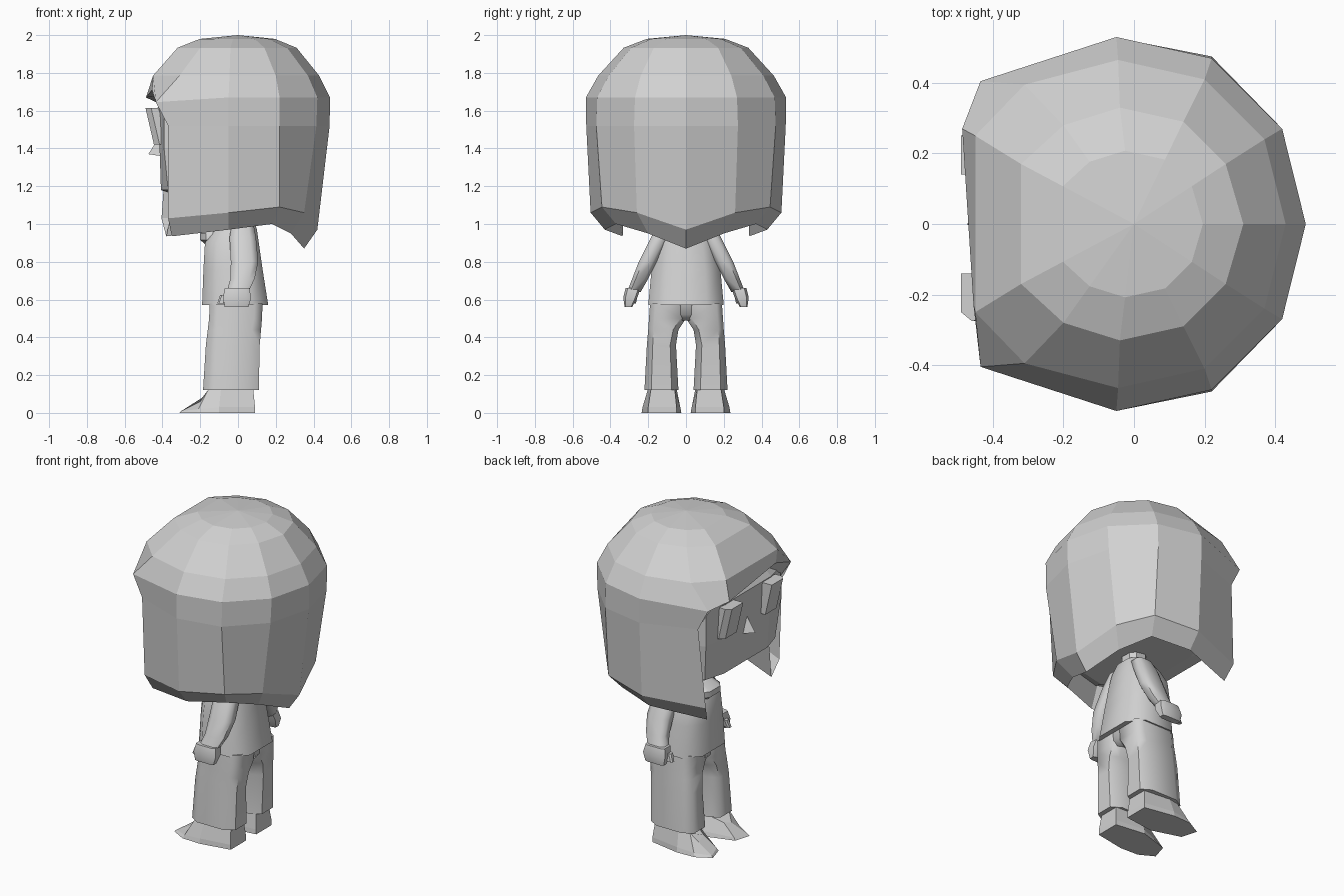
import bpy, bmesh, math

if "Cube" in bpy.data.objects:
    bpy.data.objects.remove(bpy.data.objects["Cube"])

grey = bpy.data.materials.new("plain_grey")
grey.diffuse_color = (0.64, 0.64, 0.64, 1)
grey.use_nodes = True
grey.node_tree.nodes["Principled BSDF"].inputs["Base Color"].default_value = grey.diffuse_color


def make(name, verts, faces, smooth=0, flip=1):
    """Mesh object; flip=-1 mirrors it across y."""
    me = bpy.data.meshes.new(name)
    bm = bmesh.new()
    vs = [bm.verts.new((x, y * flip, z)) for x, y, z in verts]
    for f in faces:
        bm.faces.new([vs[i] for i in f])
    bmesh.ops.recalc_face_normals(bm, faces=bm.faces[:])
    bm.to_mesh(me)
    bm.free()
    me.materials.append(grey)
    ob = bpy.data.objects.new(name, me)
    bpy.context.collection.objects.link(ob)
    if smooth:
        bpy.context.view_layer.objects.active = ob
        ob.select_set(True)
        bpy.ops.object.shade_smooth_by_angle(angle=math.radians(smooth))
        ob.select_set(False)
    return ob


def loft(name, rings, smooth=0, flip=1):
    """Closed skin over rings with equal point counts."""
    n = len(rings[0])
    verts = [p for r in rings for p in r]
    faces = [(k * n + i, k * n + (i + 1) % n, (k + 1) * n + (i + 1) % n, (k + 1) * n + i)
             for k in range(len(rings) - 1) for i in range(n)]
    faces += [tuple(range(n)), tuple(range((len(rings) - 1) * n, len(rings) * n))]
    return make(name, verts, faces, smooth, flip)


def octo(x0, x1, y0, y1, z, c=0.55):
    """Eight-sided ring filling a rectangle."""
    cx, cy, hx, hy = (x0 + x1) / 2, (y0 + y1) / 2, (x1 - x0) / 2, (y1 - y0) / 2
    return [(cx + a * hx, cy + b * hy, z) for a, b in
            ((1, -c), (1, c), (c, 1), (-c, 1), (-1, c), (-1, -c), (-c, -1), (c, -1))]


def mirror_cols(half):
    """Columns from back centre to front, then the other side."""
    return half + [(x, -y, z) for x, y, z in reversed(half[1:])]


# hair: eleven columns, crown rings then curtains with a turned-in hem
ring2 = [(.31, 0), (.26, .17), (.14, .29), (-.04, .33), (-.2, .28), (-.32, .17)]
ring3 = [(.43, 0), (.37, .24), (.2, .41), (-.045, .465), (-.31, .395), (-.45, .25)]
brim = [(.487, 0, 1.67), (.42, .27, 1.67), (.22, .47, 1.67), (-.05, .53, 1.67),
        (-.435, .405, 1.645), (-.48, .25, 1.69)]
rows = [mirror_cols([(x * .63, y * .63, 1.98) for x, y in ring2]),
        mirror_cols([(x, y, 1.933) for x, y in ring2]),
        mirror_cols([(x, y, 1.785) for x, y in ring3]),
        mirror_cols(brim)]
rows[3][5] = (-.487, .27, 1.67)     # fringe is lower on one side
rows[3][6] = (-.455, -.23, 1.71)
curtain = [
    [(.485, 0, 1.52), (.415, .275, 1.52), (.22, .475, 1.52), (-.05, .528, 1.52), (-.37, .41, 1.52)],
    [(.42, 0, .97), (.35, .26, 1.06), (.22, .445, 1.09), (-.05, .505, 1.06), (-.37, .385, 1.03)],
    [(.35, 0, .87), (.28, .2, .95), (.18, .37, 1.0), (-.05, .43, .97), (-.35, .335, .935)],
    [(.3, 0, 1.08), (.25, .17, 1.09), (.16, .31, 1.1), (-.05, .38, 1.1), (-.34, .33, 1.12)]]
verts = [(0, 0, 2.0)] + [p for r in rows for p in r]
faces = [(0, 1 + i, 1 + (i + 1) % 11) for i in range(11)]
for k in range(3):
    for i in range(11):
        j = (i + 1) % 11
        faces.append((1 + k * 11 + i, 1 + k * 11 + j, 12 + k * 11 + j, 12 + k * 11 + i))
prev = [34 + i for i in (7, 8, 9, 10, 0, 1, 2, 3, 4)]
for half, shift in zip(curtain, (0, .035, .03, 0)):
    row = [(x, -y, z) for x, y, z in reversed(half[1:])] + half
    x, y, z = row[8]
    row[8] = (x - shift, y, z)      # one curtain reaches a little further forward
    now = list(range(len(verts), len(verts) + 9))
    verts += row
    faces += [(prev[i], prev[i + 1], now[i + 1], now[i]) for i in range(8)]
    prev = now
# fringe underside, back to the forehead
now = list(range(len(verts), len(verts) + 4))
verts += [(-.37, .39, 1.54), (-.41, .24, 1.67), (-.4, -.22, 1.68), (-.37, -.39, 1.54)]
front = [38, 39, 40, 41]
faces += [(front[i], front[i + 1], now[i + 1], now[i]) for i in range(3)]
make("hair", verts, faces)


# head: fills the hair, with a flat face
def head_ring(s, zb, zf, xf):
    ring = mirror_cols([(max(x * s, xf), y * s, zf if i > 3 else zb)
                        for i, (x, y, z) in enumerate(brim)])
    return ring


loft("head", [head_ring(.6, 1.07, 1.14, -.36), head_ring(.85, 1.12, 1.18, -.415),
              head_ring(.9, 1.4, 1.4, -.415), head_ring(.9, 1.62, 1.62, -.425),
              head_ring(.75, 1.78, 1.78, -.3)])

# nose: small wedge
make("nose", [(-.41, -.035, 1.36), (-.41, .035, 1.36), (-.475, 0, 1.37), (-.41, 0, 1.47)],
     [(0, 1, 2), (0, 2, 3), (1, 2, 3), (0, 1, 3)])

# neck and jacket
loft("neck", [octo(-.06, .06, -.06, .06, z) for z in (.93, 1.12)], 40)
loft("jacket", [octo(-.19, .16, -.2, .2, .57), octo(-.183, .13, -.182, .182, .76),
                octo(-.175, .11, -.16, .16, .9), octo(-.13, .1, -.135, .135, .97),
                octo(-.08, .08, -.09, .09, 1.04)], 60)

# scarf knot at the throat
loft("scarf", [octo(-.17, -.1, -.06, .06, .89), octo(-.2, -.06, -.09, .09, .915),
               octo(-.2, -.06, -.09, .09, .95), octo(-.14, -.06, -.07, .07, .98)], 50)

# hips joining the trouser legs
loft("hips", [octo(-.125, .105, -.06, .06, .49), octo(-.148, .127, -.15, .15, .52),
              octo(-.15, .13, -.19, .19, .58)], 60)

for side, s in (("left", 1), ("right", -1)):
    # eye: tall slanted bar, turned slightly outward
    loft(side + "_eye", [[(x + dx, y, z) for dx, y in
                          ((.02, .14), (.02, .27), (-.02, .275), (-.05, .25), (-.05, .14))]
                         for x, z in ((-.395, 1.42), (-.44, 1.615))], 0, s)
    # sleeve, narrowing to the wrist
    loft(side + "_arm", [octo(-.03, .08, .05, .14, 1.01), octo(-.045, .095, .09, .185, .93),
                         octo(-.038, .107, .155, .25, .8), octo(-.04, .088, .2, .285, .71),
                         octo(-.06, .055, .24, .312, .64)], 60, s)
    # hand with thumb
    loft(side + "_hand", [octo(-.07, .06, .24, .32, .66, .7), octo(-.08, .07, .258, .332, .61, .7),
                          octo(-.07, .055, .285, .325, .56, .7)], 30, s)
    loft(side + "_thumb", [octo(-.095, -.05, .255, .29, .625), octo(-.11, -.07, .265, .295, .58)], 30, s)
    # trouser leg, arched at the crotch
    loft(side + "_trouser_leg", [octo(-.185, .11, .04, .22, .12, .6), octo(-.17, .115, .053, .207, .36, .6),
                                 octo(-.16, .122, .04, .2, .44, .65), octo(-.153, .127, 0, .196, .5, .7),
                                 octo(-.15, .13, 0, .19, .58, .7)], 60, s)
    # shoe with a long low toe
    loft(side + "_shoe", [
        [(.09, .05, 0), (.09, .2, 0), (-.1, .235, 0), (-.22, .23, 0), (-.31, .18, 0), (-.28, .08, 0), (-.1, .025, 0)],
        [(.09, .05, .03), (.09, .2, .03), (-.1, .23, .03), (-.21, .222, .02), (-.3, .175, .01),
         (-.27, .085, .014), (-.1, .03, .03)],
        [(.08, .06, .13), (.08, .185, .13), (-.09, .2, .13), (-.16, .19, .12), (-.2, .16, .06),
         (-.19, .1, .08), (-.09, .05, .13)]], 0, s)
